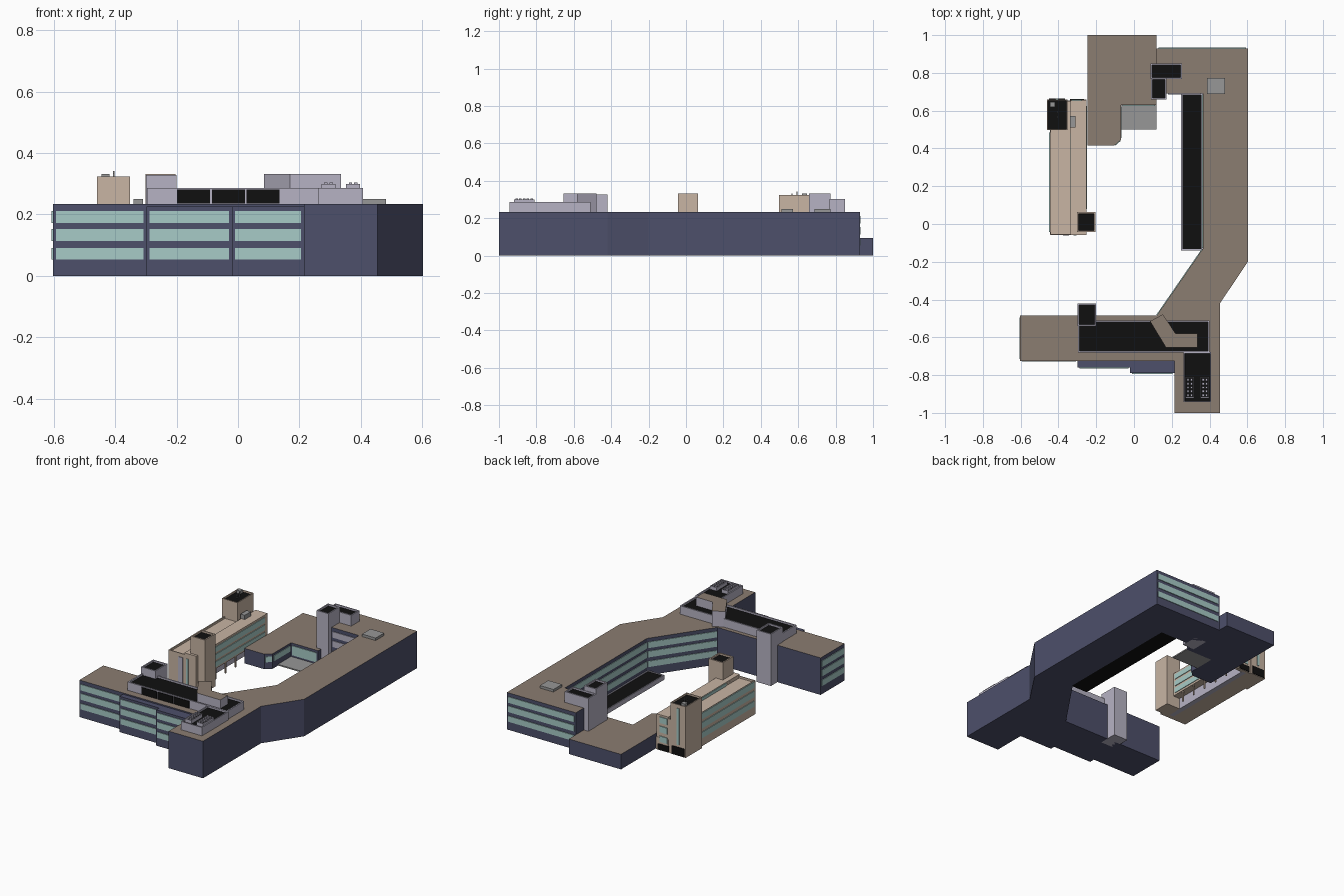
import bpy, bmesh
from mathutils import Vector

cube = bpy.data.objects.get("Cube")
if cube:
    bpy.data.objects.remove(cube, do_unlink=True)


def material(name, r, g, b):
    m = bpy.data.materials.new(name)
    m.use_nodes = True
    m.diffuse_color = (r, g, b, 1)
    m.node_tree.nodes["Principled BSDF"].inputs["Base Color"].default_value = (r, g, b, 1)
    return m


NAVY = material("navy cladding", .075, .08, .145)
BROWN = material("brown roofing", .26, .205, .165)
GLASS = material("pale teal glass", .39, .60, .57)
TAN = material("tan masonry", .58, .46, .37)
LILAC = material("lilac panel", .47, .45, .55)
BLACK = material("black roofing", .005, .005, .005)
GREY = material("grey metal", .31, .31, .31)


def prism(name, pts, z0, z1, side, top=None, rim=0, sunk=.01, bottom=None):
    """Extrude a plan outline; rim > 0 makes a parapet around a sunken roof."""
    bm = bmesh.new()
    base = bm.faces.new([bm.verts.new((x, y, z0)) for x, y in pts])
    ext = bmesh.ops.extrude_face_region(bm, geom=[base], use_keep_orig=True)
    verts = [v for v in ext["geom"] if isinstance(v, bmesh.types.BMVert)]
    bmesh.ops.translate(bm, verts=verts, vec=(0, 0, z1 - z0))
    bmesh.ops.recalc_face_normals(bm, faces=bm.faces)
    roof = max(bm.faces, key=lambda f: f.calc_center_median().z)
    if rim:
        bmesh.ops.inset_region(bm, faces=[roof], thickness=rim)
        lip = bmesh.ops.inset_region(bm, faces=[roof], thickness=.0005)
        bmesh.ops.translate(bm, verts=list(roof.verts), vec=(0, 0, -sunk))
        for f in lip["faces"]:
            f.material_index = 0
    roof.material_index = 1
    for f in bm.faces:
        if f.normal.z < -.9:
            f.material_index = 2
    me = bpy.data.meshes.new(name)
    bm.to_mesh(me)
    bm.free()
    for m in (side, top or side, bottom or side):
        me.materials.append(m)
    ob = bpy.data.objects.new(name, me)
    bpy.context.collection.objects.link(ob)
    return ob


def box(name, x0, x1, y0, y1, z0, z1, side, top=None, **kw):
    return prism(name, [(x0, y0), (x1, y0), (x1, y1), (x0, y1)], z0, z1, side, top, **kw)


FLOORS = [(.053, .09), (.114, .153), (.173, .211)]


def bands(name, p, q, floors=FLOORS, mat=GLASS, margin=.01):
    """Window bands on the wall from p to q, outside on the right."""
    p, q = Vector(p), Vector(q)
    d = (q - p).normalized()
    n = Vector((d.y, -d.x)) * .004
    a, b = p + d * margin, q - d * margin
    for i, (z0, z1) in enumerate(floors):
        prism(f"{name}_{i + 1}", [a - n, b - n, b + n, a + n], z0, z1, mat)


# Main winding block
H = .234
main = [(.215, -1), (.455, -1), (.455, -.42), (.603, -.2), (.603, .93), (.12, .93),
        (.12, .69), (.365, .69), (.365, -.13), (.12, -.485), (-.603, -.485),
        (-.603, -.725), (.215, -.725)]
prism("main_block", main, 0, H, NAVY, BROWN)
box("front_bay_middle", -.298, -.02, -.76, -.72, 0, .226, NAVY)
box("front_bay_right", -.02, .215, -.79, -.72, 0, .226, NAVY)

# Window bands of the main block
bands("front_window_outer", (-.603, -.725), (-.298, -.725))
bands("front_window_middle", (-.298, -.76), (-.02, -.76))
bands("front_window_inner", (-.02, -.79), (.215, -.79))
bands("end_window", (-.603, -.485), (-.603, -.725))
bands("rear_window", (.603, .93), (.12, .93))
bands("court_window", (.365, .69), (.365, -.13), margin=.004)
bands("diagonal_window", (.365, -.13), (.12, -.485), margin=.004)
bands("north_court_panel", (.17, .69), (.365, .69), mat=LILAC)

# Low annex with paved terrace
annex = [(-.245, .415), (-.105, .415), (-.07, .445), (-.07, .63), (.12, .63), (.12, 1), (-.245, 1)]
prism("low_annex", annex, 0, .095, NAVY, BROWN)
low = [(.045, .08)]
bands("annex_window_corner", (-.105, .415), (-.07, .445), low, margin=.004)
bands("annex_window_side", (-.07, .445), (-.07, .63), low)
bands("annex_window_terrace", (-.07, .63), (.12, .63), [(.02, .08)])
box("terrace", -.07, .12, .5, .63, 0, .008, GREY)

# Courtyard walkway
box("court_walkway", .25, .365, -.14, .69, 0, .03, LILAC, BLACK, rim=.009, sunk=.004, bottom=BLACK)

# Front wing penthouse
box("penthouse", -.297, .4, -.68, -.51, .23, .287, LILAC, BLACK, rim=.012)
box("plant_room", .262, .408, -.943, -.678, .23, .287, LILAC, BLACK, rim=.009)
for i in range(3):
    x = -.198 + i * .113
    box(f"penthouse_window_{i + 1}", x, x + .107, -.684, -.676, .236, .281, BLACK)
elbow = [(.085, -.515), (.17, -.655), (.335, -.655), (.335, -.58), (.22, -.58), (.153, -.478)]
prism("elbow_duct_housing", elbow, .23, .332, LILAC, BROWN)

# Cooling units on the plant room
for i, x in enumerate((.272, .352)):
    box(f"cooling_unit_{i + 1}", x, x + .046, -.92, -.81, .27, .299, LILAC, BLACK, rim=.005, sunk=.003)
    for r in range(5):
        for c in range(2):
            fx, fy = x + .009 + c * .017, -.912 + r * .02
            box(f"cooling_fan_{i + 1}_{r}_{c}", fx, fx + .011, fy, fy + .013, .295, .305, LILAC)

# Stair towers of the main block
box("front_stair_tower", -.3, -.2, -.54, -.42, 0, .328, LILAC, BLACK, rim=.011)
box("rear_stair_tower", .09, .172, .658, .772, 0, .332, LILAC, BLACK, rim=.011)
box("rear_lift_tower", .088, .255, .768, .85, .09, .302, LILAC, BLACK, rim=.011)
box("roof_hatch", .387, .482, .688, .773, .23, .25, GREY)

# Detached tan building, raised on columns along the court
box("tan_block", -.445, -.33, -.058, .655, 0, .213, TAN, rim=.008, sunk=.012)
box("tan_court_block", -.335, -.252, -.058, .655, .07, .223, TAN)
box("ground_floor_wall", -.332, -.3, -.04, .64, 0, .072, LILAC)
box("south_end_wall", -.335, -.252, -.058, -.03, 0, .08, TAN)
box("north_end_wall", -.335, -.252, .635, .658, 0, .08, TAN)
for i in range(5):
    y = .14 + i * .1
    box(f"column_{i + 1}", -.262, -.254, y, y + .008, 0, .072, TAN)
bands("tan_west_window", (-.445, .5), (-.445, -.058), margin=.015)
bands("tan_court_window", (-.252, .07), (-.252, .635), [(.083, .116), (.13, .163), (.177, .21)])
bands("tan_roof_light", (-.335, .49), (-.335, .07), [(.2, .22)])
bands("south_end_panel", (-.375, -.058), (-.345, -.058), [(.03, .19)], LILAC, 0)
bands("south_end_slot", (-.32, -.058), (-.305, -.058), [(.03, .19)], GLASS, 0)

# Tan towers
box("tan_north_tower", -.46, -.352, .497, .66, 0, .323, TAN, BLACK, rim=.008)
box("tan_south_tower", -.302, -.203, -.042, .063, 0, .332, TAN, BLACK, rim=.012)
bands("tower_door", (-.36, .66), (-.455, .66), [(.003, .055)], BLACK, .005)
bands("tower_slot", (-.4, .66), (-.415, .66), [(.07, .3)], GLASS, 0)
bands("north_end_window", (-.265, .656), (-.34, .656), FLOORS)
bands("north_end_door", (-.265, .658), (-.34, .658), [(.003, .04)], BLACK, 0)
box("tower_vent", -.445, -.418, .62, .647, .31, .332, GREY)
for i, (y, z) in enumerate(((.565, .333), (.59, .342))):
    box(f"antenna_{i + 1}", -.407, -.402, y, y + .005, .31, z, GREY)
box("tan_roof_unit", -.34, -.31, .51, .572, .2, .25, GREY)
